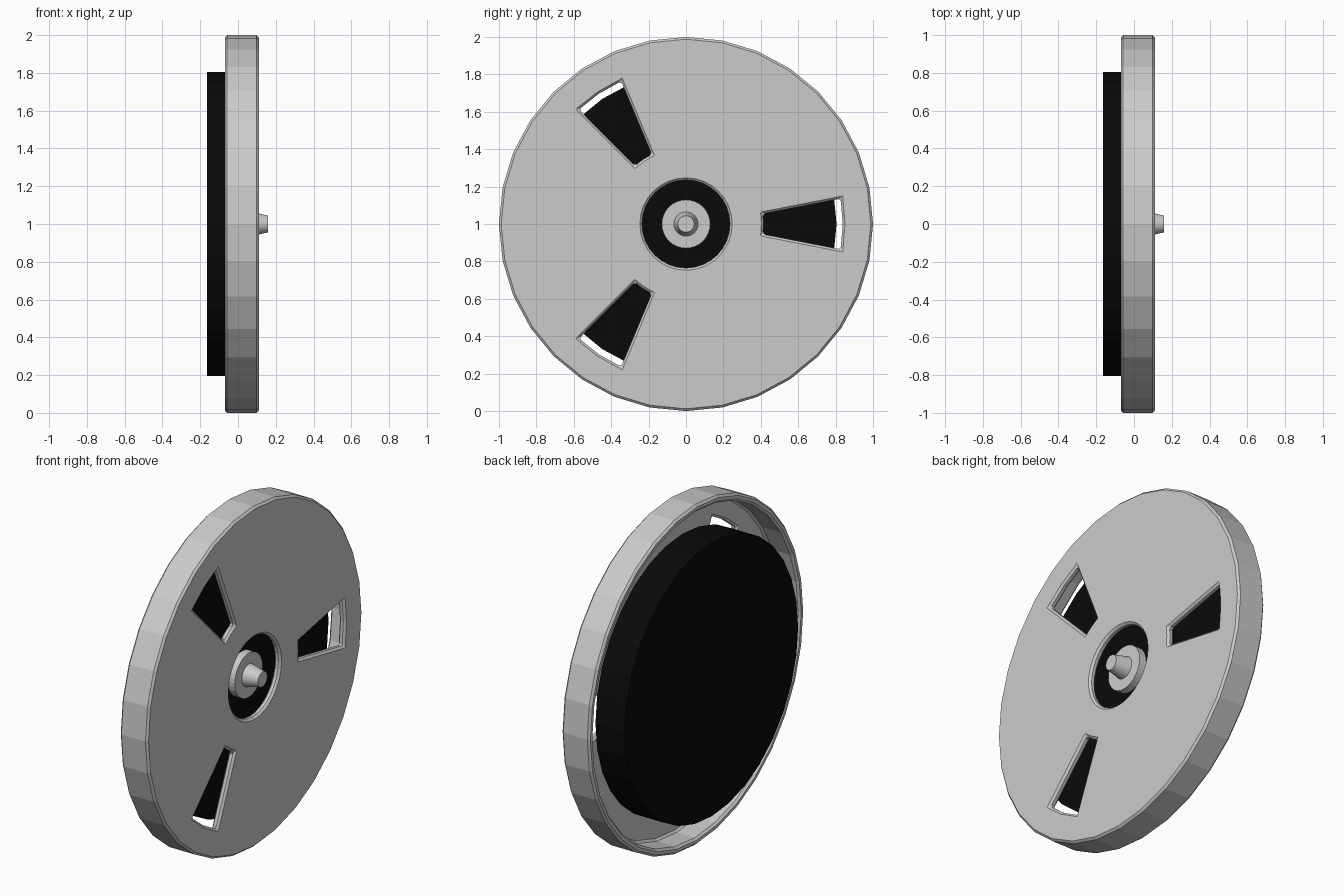
import bpy, bmesh
from math import cos, sin, radians, pi
from mathutils import Vector

if "Cube" in bpy.data.objects:
    bpy.data.objects.remove(bpy.data.objects["Cube"])

N = 32            # sides of every round part
STEP = 360 / N
CZ = 1.0          # height of the wheel axis


def point(x, r, deg):
    a = radians(deg)
    return Vector((x, r * cos(a), CZ + r * sin(a)))


def make(name, bm, mat=None):
    me = bpy.data.meshes.new(name)
    bm.to_mesh(me)
    bm.free()
    ob = bpy.data.objects.new(name, me)
    bpy.context.collection.objects.link(ob)
    if mat:
        me.materials.append(mat)
    return ob


def lathe(name, profile, mat=None):
    """Closed solid turned around the x axis; profile is (x, radius) from back to front."""
    bm = bmesh.new()
    rings = [[bm.verts.new(point(x, r, k * STEP)) for k in range(N)] for x, r in profile]
    for a, b in zip(rings, rings[1:]):
        for k in range(N):
            j = (k + 1) % N
            bm.faces.new((a[k], a[j], b[j], b[k]))
    bm.faces.new(rings[0][::-1])
    bm.faces.new(rings[-1])
    bmesh.ops.recalc_face_normals(bm, faces=bm.faces)
    return make(name, bm, mat)


# Wheel cover: ringed face with three slots, plus a rim turned back
slots = (0, 11, 21)                      # centre segment of each slot
rings_def = [(0.11, 0.235), (0.11, 0.415), (0.11, 0.838), (0.11, 1.0), (-0.07, 1.0)]
narrow = {1: STEP - 7.5, 2: STEP - 9.3}  # slot corners pulled in by these angles
bm = bmesh.new()
rings = []
for i, (x, r) in enumerate(rings_def):
    ring = []
    for k in range(N):
        deg = k * STEP
        for s in slots:
            if k == (s + 1) % N:
                deg -= narrow.get(i, 0)
            elif k == (s - 1) % N:
                deg += narrow.get(i, 0)
        ring.append(bm.verts.new(point(x, r, deg)))
    rings.append(ring)
open_segments = {s % N for s in slots} | {(s - 1) % N for s in slots}
for i, (a, b) in enumerate(zip(rings, rings[1:])):
    for k in range(N):
        if i == 1 and k in open_segments:
            continue
        j = (k + 1) % N
        bm.faces.new((a[k], b[k], b[j], a[j]))
cover = make("wheel_cover", bm)
sol = cover.modifiers.new("thickness", 'SOLIDIFY')
sol.thickness = 0.042
sol.offset = -1
sol.use_even_offset = True
bev = cover.modifiers.new("edge_bevel", 'BEVEL')
bev.width = 0.012
bev.segments = 1
bev.limit_method = 'ANGLE'
bev.angle_limit = radians(30)

# Black disc behind the cover
black = bpy.data.materials.new("black")
black.diffuse_color = (0.003, 0.003, 0.003, 1)
black.use_nodes = True
black.node_tree.nodes["Principled BSDF"].inputs["Base Color"].default_value = black.diffuse_color
lathe("backing_disc", [(-0.165, 0.805), (0.025, 0.805)], black)

# Hub and tapered axle tip
lathe("hub", [(0.02, 0.13), (0.07, 0.13)])
lathe("axle_tip", [(0.06, 0.067), (0.16, 0.044)])
